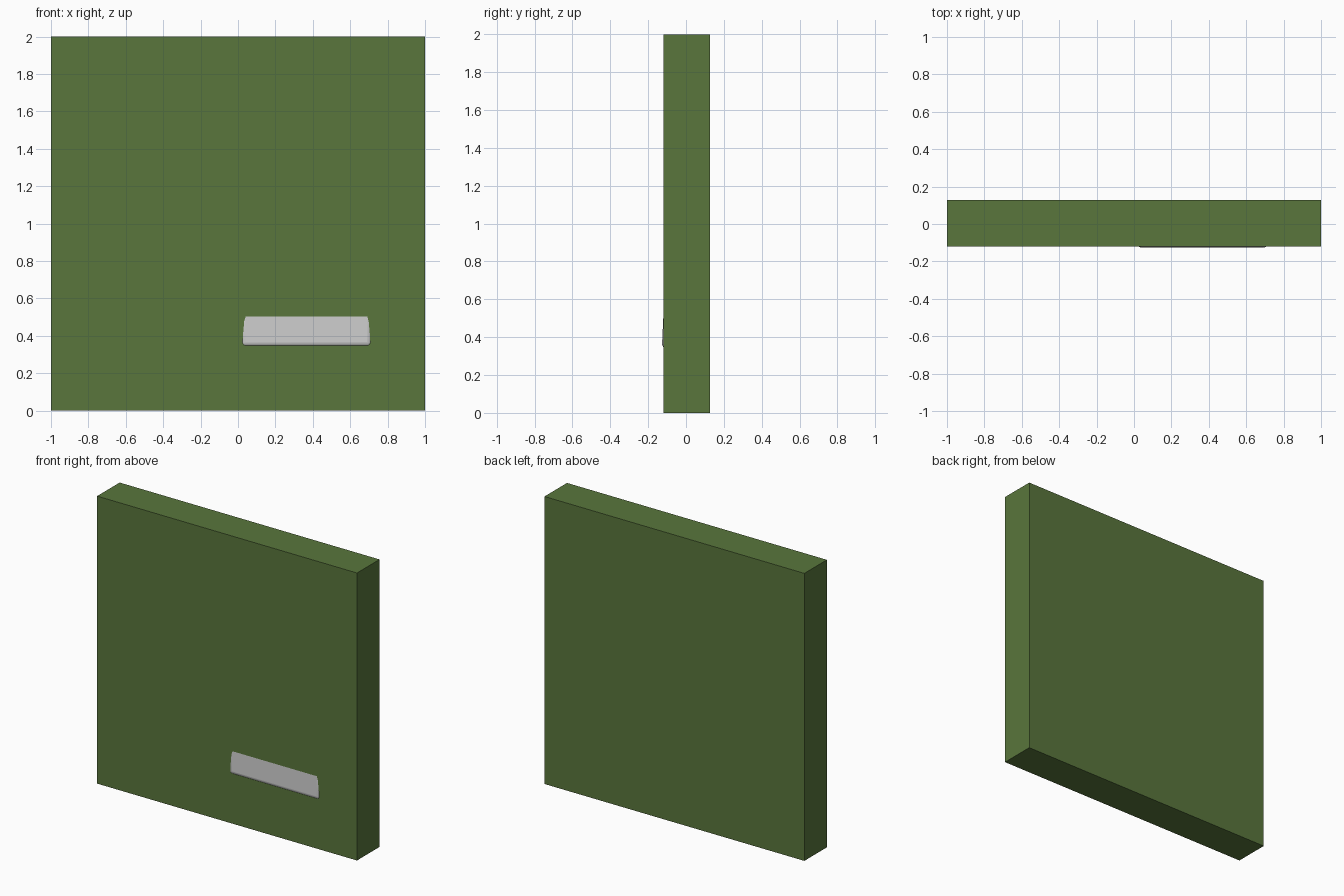
import bpy
import math

if "Cube" in bpy.data.objects:
    bpy.data.objects.remove(bpy.data.objects["Cube"])


def box(name, size, location, tilt=0.0):
    bpy.ops.mesh.primitive_cube_add(size=1, location=location)
    ob = bpy.context.object
    ob.name = name
    ob.scale = size
    bpy.ops.object.transform_apply(location=False, rotation=False, scale=True)
    ob.rotation_euler.x = tilt
    return ob


# Green square slab
slab = box("slab", (2.0, 0.247, 2.0), (0, 0.0035, 1.0))
green = bpy.data.materials.new("green")
green.diffuse_color = (0.1, 0.18, 0.045, 1)
green.use_nodes = True
green.node_tree.nodes["Principled BSDF"].inputs["Base Color"].default_value = green.diffuse_color
slab.data.materials.append(green)

# Grey rounded plate, leaning back so its upper edge sinks into the slab
tilt = math.radians(-2.7)
height, depth = 0.22, 0.06
plate = box("plate", (0.70, depth, height),
            (0.366, -0.127 + depth / 2 + 0.0045, 0.34 + height / 2), tilt)
bevel = plate.modifiers.new("rounded_edges", "BEVEL")
bevel.width = 0.025
bevel.segments = 5
bpy.ops.object.shade_smooth_by_angle(angle=math.radians(30))
